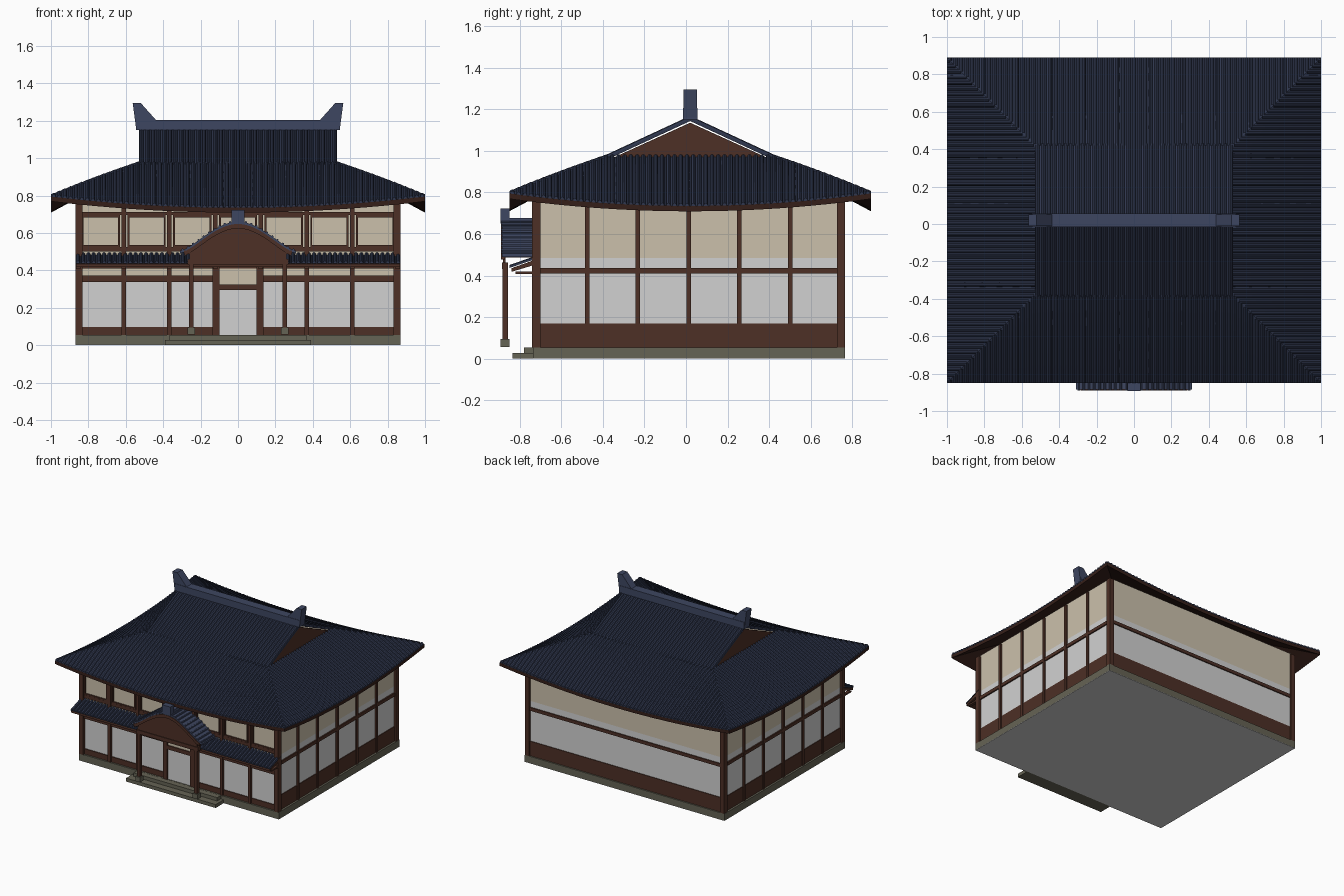
import bpy, bmesh, math
from mathutils import Vector

cube = bpy.data.objects.get("Cube")
if cube:
    bpy.data.objects.remove(cube, do_unlink=True)


def material(name, r, g, b):
    m = bpy.data.materials.new(name)
    m.use_nodes = True
    col = tuple((c / 255) ** 2.2 for c in (r, g, b)) + (1,)
    m.diffuse_color = col
    m.node_tree.nodes["Principled BSDF"].inputs["Base Color"].default_value = col
    return m


TILE = material("roof_tile", 50, 57, 78)
RIDGE = material("ridge_tile", 64, 72, 97)
WOOD = material("brown_wood", 78, 51, 42)
DARK = material("dark_eave_wood", 56, 36, 31)
STONE = material("grey_stone", 101, 99, 85)
WHITE = material("white_paper", 208, 208, 208)
CREAM = material("cream_plaster", 202, 191, 170)


def finish(name, bm, mat, recalc=True):
    if recalc:
        bmesh.ops.recalc_face_normals(bm, faces=bm.faces)
    me = bpy.data.meshes.new(name)
    bm.to_mesh(me)
    bm.free()
    me.materials.append(mat)
    ob = bpy.data.objects.new(name, me)
    bpy.context.collection.objects.link(ob)
    return ob


def boxes(name, mat, *spans):
    """One object from boxes given as (x0, x1, y0, y1, z0, z1)."""
    bm = bmesh.new()
    for x0, x1, y0, y1, z0, z1 in spans:
        vs = bmesh.ops.create_cube(bm, size=1)["verts"]
        for v in vs:
            v.co = ((x0 + x1) / 2 + v.co.x * (x1 - x0),
                    (y0 + y1) / 2 + v.co.y * (y1 - y0),
                    (z0 + z1) / 2 + v.co.z * (z1 - z0))
    return finish(name, bm, mat)


def prism(name, mat, outline, start, depth):
    """Extrude a closed outline of 3D points along a vector."""
    bm = bmesh.new()
    face = bm.faces.new([bm.verts.new(Vector(p) + Vector(start)) for p in outline])
    out = bmesh.ops.extrude_face_region(bm, geom=[face])["geom"]
    bmesh.ops.translate(bm, vec=depth, verts=[g for g in out if isinstance(g, bmesh.types.BMVert)])
    return finish(name, bm, mat)


def grid(bm, fn, nu, nv):
    """Sheet of quads from fn(u, v), with u and v in 0..1."""
    vs = [[bm.verts.new(fn(i / nu, j / nv)) for j in range(nv + 1)] for i in range(nu + 1)]
    for i in range(nu):
        for j in range(nv):
            bm.faces.new((vs[i][j], vs[i + 1][j], vs[i + 1][j + 1], vs[i][j + 1]))


def rib(bm, path, side, r=0.011):
    """Raised round tile row along a path."""
    side = Vector(side)
    rings = []
    for p in path:
        ring = []
        for k in range(5):
            a = math.pi * k / 4
            ring.append(bm.verts.new(Vector(p) + side * r * math.cos(a)
                                     + Vector((0, 0, r * 1.3 * math.sin(a) - 0.001))))
        rings.append(ring)
    for a, b in zip(rings, rings[1:]):
        for k in range(4):
            bm.faces.new((a[k], a[k + 1], b[k + 1], b[k]))
    bm.faces.new(rings[0])
    bm.faces.new(rings[-1])


def spread(half, step):
    n = round(2 * half / step)
    return [-half + (i + 0.5) * 2 * half / n for i in range(n)]


CY = 0.02          # centre line of the main roof
RUN = 0.47         # horizontal depth of the hipped skirt
FX = [-0.855 + 0.2443 * i for i in range(8)]
SY = [-0.72 + 0.2442 * i for i in range(7)]

# Foundation and steps
boxes("foundation", STONE, (-0.87, 0.87, -0.735, 0.765, 0.003, 0.055))
boxes("floor_underside", WHITE, (-0.87, 0.87, -0.735, 0.765, 0, 0.003))
boxes("entrance_steps", STONE, (-0.39, 0.39, -0.835, -0.73, 0, 0.027),
      (-0.365, 0.365, -0.78, -0.73, 0, 0.054))

# Walls in bands
boxes("upper_walls", CREAM, (-0.85, 0.85, -0.715, 0.75, 0.485, 0.78))
boxes("lower_walls", WHITE, (-0.85, 0.85, -0.715, 0.75, 0.055, 0.485))
boxes("front_transom_band", CREAM, (-0.85, 0.85, -0.718, -0.71, 0.365, 0.485))
boxes("wainscot", WOOD, (-0.855, 0.855, -0.70, 0.755, 0.055, 0.17),
      (-0.855, 0.855, -0.722, -0.70, 0.055, 0.097))

# Timber frame
frame = [(x - 0.012, x + 0.012, -0.732, -0.70, 0.055, 0.76) for x in FX[1:-1]]
for s in (-1, 1):
    frame += [(min(s * 0.84, s * 0.862), max(s * 0.84, s * 0.862), y - 0.011, y + 0.011, 0.055, 0.77)
              for y in SY[1:-1]]
    frame += [(s * 0.85 - 0.018, s * 0.85 + 0.018, y - 0.02, y + 0.02, 0.055, 0.77)
              for y in (SY[0], SY[-1])]
frame += [(-0.86, 0.86, -0.70, 0.758, 0.411, 0.437),
          (-0.86, 0.86, -0.727, -0.70, 0.337, 0.373),
          (-0.86, 0.86, -0.727, -0.70, 0.41, 0.43),
          (-0.86, 0.86, -0.727, -0.70, 0.50, 0.525),
          (-0.86, 0.86, -0.727, -0.70, 0.695, 0.712)]
boxes("timber_frame", WOOD, *frame)

# Upper window frames
sashes = []
for a, b in zip(FX, FX[1:]):
    l, r = a + 0.02, b - 0.02
    sashes += [(l, l + 0.01, -0.726, -0.71, 0.525, 0.695), (r - 0.01, r, -0.726, -0.71, 0.525, 0.695),
               (l, r, -0.726, -0.71, 0.525, 0.535), (l, r, -0.726, -0.71, 0.682, 0.695)]
boxes("window_frames", WOOD, *sashes)

# Entrance door
boxes("door_panel", WHITE, (-0.1, 0.1, -0.727, -0.71, 0.055, 0.295))
boxes("door_transom", CREAM, (-0.11, 0.11, -0.729, -0.71, 0.325, 0.41))
boxes("door_frame", WOOD, (-0.137, -0.1, -0.738, -0.71, 0.055, 0.42),
      (0.1, 0.137, -0.738, -0.71, 0.055, 0.42), (-0.137, 0.137, -0.738, -0.71, 0.295, 0.325))


# Hipped skirt roof: t runs along the eave (-1..1), d runs from eave to top
def skirt(turn, t, d, drop=0.0):
    z = 0.735 + 0.235 * d + 0.06 * t * t * (1 - d) + 0.02 * d * (1 - d) - drop
    across = turn % 2
    out = (1.0 if across else 0.87) - RUN * d
    along = t * ((0.87 if across else 1.0) - RUN * d)
    x, y = (out, along) if across else (along, -out)
    s = -1 if turn > 1 else 1
    return Vector((s * x, s * y + CY, z))


top, under, fascia, ribs = (bmesh.new() for _ in range(4))
for turn in range(4):
    grid(top, lambda u, v: skirt(turn, 2 * u - 1, v), 24, 6)
    grid(under, lambda u, v: skirt(turn, 2 * u - 1, v * 0.8, 0.026), 24, 5)
    grid(fascia, lambda u, v: skirt(turn, 2 * u - 1, 0, 0.026 * v), 24, 1)
    half = 0.87 if turn % 2 else 1.0
    for a in spread(half, 0.03):
        reach = min(1, (half - abs(a)) / RUN)
        path = [skirt(turn, a / (half - RUN * d), d)
                for d in [reach * k / 5 for k in range(6)]]
        rib(ribs, path, (0, 1, 0) if turn % 2 else (1, 0, 0))
finish("skirt_roof", top, TILE)
finish("eave_soffit", under, DARK)
finish("eave_fascia", fascia, DARK)
finish("skirt_roof_tiles", ribs, TILE)

# Upper gabled roof
ribs = bmesh.new()
for s in (-1, 1):
    low, high = Vector((0, CY + s * 0.41, 0.965)), Vector((0, CY, 1.155))
    lift = Vector((0, 0, 0.012))
    prism("upper_roof_slope", TILE, [low, high, high - lift, low - lift], (-0.53, 0, 0), (1.06, 0, 0))
    for x in spread(0.53, 0.03):
        off = Vector((x, 0, 0))
        rib(ribs, [low + off, high + off], (1, 0, 0))
    prism("gable_wall", WOOD, [(0, CY - 0.385, 0.96), (0, CY + 0.385, 0.96), (0, CY, 1.135)],
          (s * 0.515, 0, 0), (s * 0.01, 0, 0))
finish("upper_roof_tiles", ribs, TILE)

# Ridge and end ornaments
boxes("main_ridge", RIDGE, (-0.545, 0.545, CY - 0.035, CY + 0.035, 1.15, 1.205))
for s in (-1, 1):
    prism("ridge_ornament", RIDGE,
          [(s * 0.545, 0, 1.16), (s * 0.435, 0, 1.2), (s * 0.52, 0, 1.295), (s * 0.563, 0, 1.295)],
          (0, CY - 0.032, 0), (0, 0.064, 0))

# Pent roof over the ground floor
prism("pent_roof_board", WOOD,
      [(0, -0.70, 0.485), (0, -0.84, 0.435), (0, -0.84, 0.418), (0, -0.70, 0.46)],
      (-0.865, 0, 0), (1.73, 0, 0))
boxes("pent_roof_brackets", WOOD, *[(x - 0.012, x + 0.012, -0.82, -0.7, 0.408, 0.42) for x in FX])
ribs = bmesh.new()
grid(ribs, lambda u, v: (1.74 * u - 0.87, -0.845 + 0.145 * v, 0.438 + 0.05 * v), 1, 1)
for x in spread(0.87, 0.028):
    rib(ribs, [(x, -0.848, 0.438), (x, -0.70, 0.489)], (1, 0, 0))
finish("pent_roof_tiles", ribs, TILE)


# Porch with a curved gable
def arch(x, drop=0.0):
    return 0.505 + 0.155 * max(0, 0.5 + 0.5 * math.cos(math.pi * x / 0.31)) ** 0.7 - drop


def arc(half, drop, n=24):
    return [(x, 0, arch(x, drop)) for x in [half * (2 * i / n - 1) for i in range(n + 1)]]


prism("porch_roof", RIDGE, arc(0.31, 0) + arc(0.31, 0.015)[::-1], (0, -0.885, 0), (0, 0.18, 0))
prism("porch_bargeboard", WOOD, arc(0.285, 0.012) + arc(0.285, 0.036)[::-1], (0, -0.89, 0), (0, 0.02, 0))
prism("porch_gable_panel", WOOD, arc(0.26, 0.014) + [(0.26, 0, 0.455), (-0.26, 0, 0.455)],
      (0, -0.88, 0), (0, 0.012, 0))
ribs = bmesh.new()
for x in spread(0.31, 0.028):
    rib(ribs, [(x, -0.89, arch(x)), (x, -0.71, arch(x))], (1, 0, 0), 0.007)
finish("porch_roof_tiles", ribs, RIDGE)
boxes("porch_ridge", RIDGE, (-0.03, 0.03, -0.885, -0.72, 0.65, 0.678),
      (-0.036, 0.036, -0.893, -0.85, 0.65, 0.722))
beams = [(-0.27, 0.27, -0.885, -0.855, 0.432, 0.462)]
feet = []
for s in (-1, 1):
    x = s * 0.25
    beams += [(x - 0.013, x + 0.013, -0.883, -0.857, 0.09, 0.45),
              (s * 0.27 - 0.02, s * 0.27 + 0.02, -0.888, -0.72, 0.488, 0.506)]
    feet.append((x - 0.021, x + 0.021, -0.891, -0.849, 0.057, 0.095))
boxes("porch_posts_and_beams", WOOD, *beams)
boxes("porch_post_feet", STONE, *feet)
